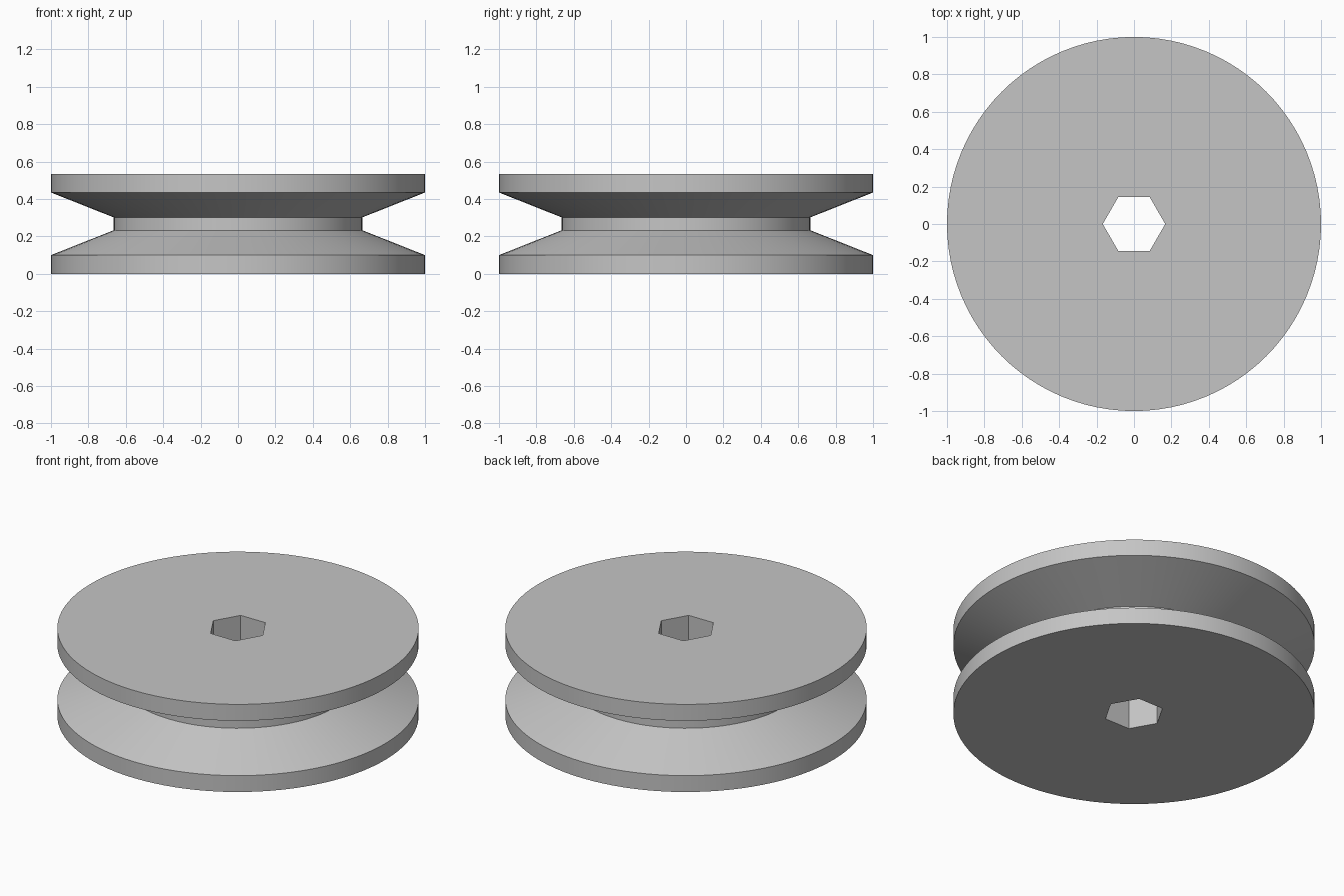
import bpy, bmesh, math

cube = bpy.data.objects.get("Cube")
if cube:
    bpy.data.objects.remove(cube, do_unlink=True)

SEGMENTS = 96          # multiple of six, so the bore corners fall on vertices
BORE_RADIUS = 0.167    # centre to corner of the hexagonal bore
HEIGHT = 0.535

# Wheel rim profile (radius, height): lower flange, V groove, upper flange
rim = [(1, 0), (1, 0.1), (0.665, 0.233), (0.665, 0.302), (1, 0.435), (1, HEIGHT)]


def circle(radius):
    return lambda angle: radius


def hexagon(radius):
    sector = math.pi / 3
    apothem = radius * math.cos(sector / 2)
    return lambda angle: apothem / math.cos(angle % sector - sector / 2)


def add_ring(bm, radius_at, z):
    ring = []
    for i in range(SEGMENTS):
        # Half-step keeps modulo exact at the corners
        angle = math.tau * i / SEGMENTS
        r = radius_at(angle)
        ring.append(bm.verts.new((r * math.cos(angle), r * math.sin(angle), z)))
    return ring


# Closed loop of rings: outer rim going up, then the bore going back down
bm = bmesh.new()
rings = [add_ring(bm, circle(r), z) for r, z in rim]
rings += [add_ring(bm, hexagon(BORE_RADIUS), z) for z in (HEIGHT, 0)]
for low, high in zip(rings, rings[1:] + rings[:1]):
    for i in range(SEGMENTS):
        j = (i + 1) % SEGMENTS
        bm.faces.new((low[i], low[j], high[j], high[i]))
bmesh.ops.recalc_face_normals(bm, faces=bm.faces)

mesh = bpy.data.meshes.new("pulley_wheel")
bm.to_mesh(mesh)
bm.free()
wheel = bpy.data.objects.new("pulley_wheel", mesh)
bpy.context.collection.objects.link(wheel)

# Plain grey finish
grey = bpy.data.materials.new("light_grey")
grey.use_nodes = True
colour = (0.56, 0.56, 0.56, 1)
grey.diffuse_color = colour
grey.node_tree.nodes["Principled BSDF"].inputs["Base Color"].default_value = colour
mesh.materials.append(grey)

# Smooth round walls, crisp rims and bore corners
bpy.ops.object.select_all(action="DESELECT")
wheel.select_set(True)
bpy.context.view_layer.objects.active = wheel
bpy.ops.object.shade_smooth_by_angle(angle=math.radians(20))
